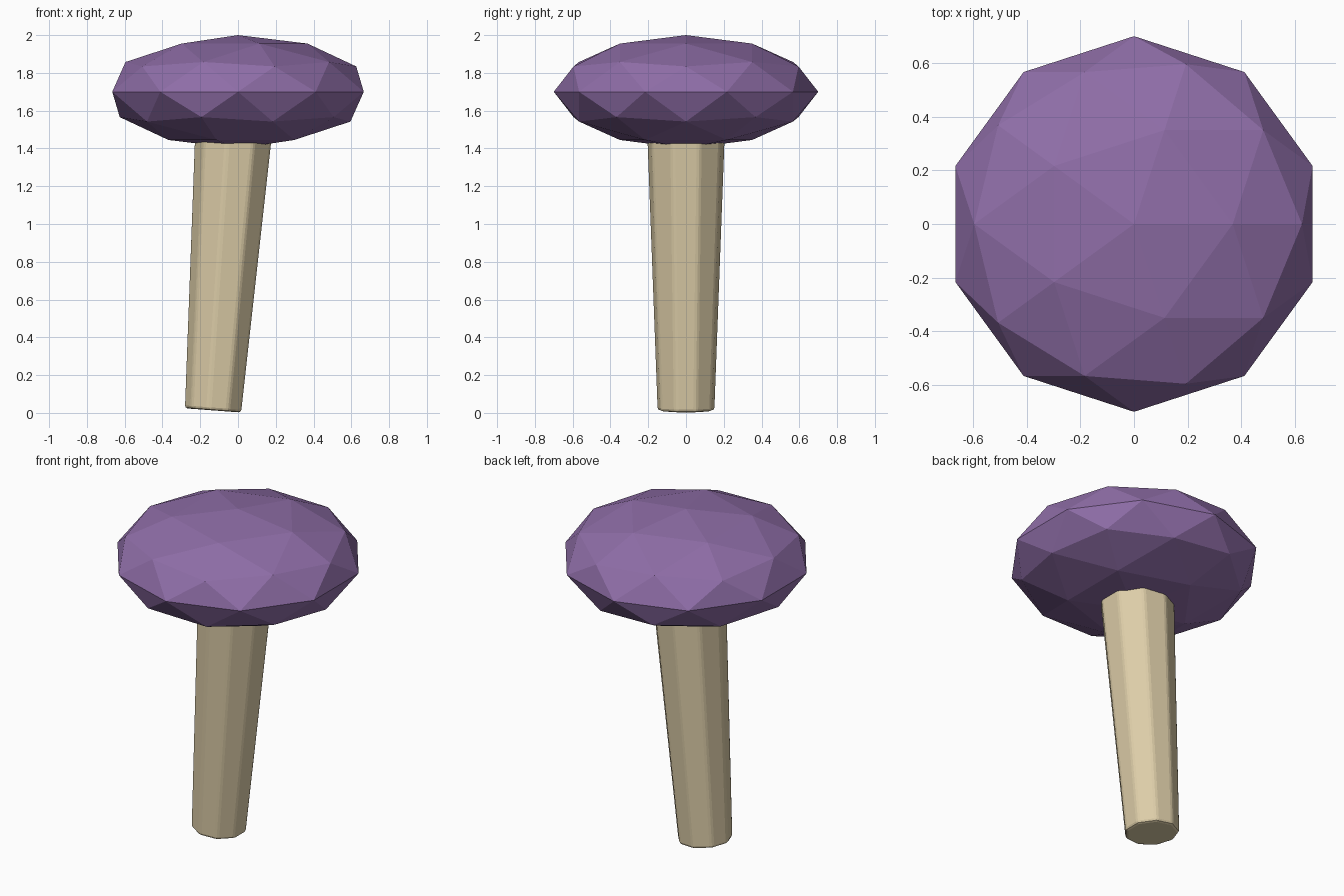
import bpy, bmesh, math
from mathutils import Matrix

if "Cube" in bpy.data.objects:
    bpy.data.objects.remove(bpy.data.objects["Cube"])


def material(name, rgb):
    m = bpy.data.materials.new(name)
    m.diffuse_color = (*rgb, 1)
    m.use_nodes = True
    m.node_tree.nodes["Principled BSDF"].inputs["Base Color"].default_value = m.diffuse_color
    return m


def make_object(name, bm, mat):
    mesh = bpy.data.meshes.new(name)
    bm.to_mesh(mesh)
    bm.free()
    mesh.materials.append(mat)
    ob = bpy.data.objects.new(name, mesh)
    bpy.context.collection.objects.link(ob)
    return ob


purple = material("purple_cap", (0.275, 0.155, 0.39))
cream = material("cream_stem", (0.72, 0.61, 0.39))

# Faceted cap: flattened icosphere
bm = bmesh.new()
bmesh.ops.create_icosphere(bm, subdivisions=2, radius=1.0)
bmesh.ops.transform(bm, verts=bm.verts,
                    matrix=Matrix.Translation((0, 0, 1.7)) @ Matrix.Diagonal((0.7, 0.7, 0.3, 1)))
make_object("mushroom_cap", bm, purple)

# Nine-sided tapered stem, leaning towards +x
SIDES, LENGTH = 9, 1.5
bm = bmesh.new()
rings = []
for radius, z in ((0.155, 0), (0.212, LENGTH)):
    rings.append([bm.verts.new((-radius * math.cos(2 * math.pi * i / SIDES),
                                -radius * math.sin(2 * math.pi * i / SIDES), z))
                  for i in range(SIDES)])
low, high = rings
for i in range(SIDES):
    j = (i + 1) % SIDES
    bm.faces.new((low[i], low[j], high[j], high[i]))
bm.faces.new(low[::-1])
bm.faces.new(high)
# Softened edges
bmesh.ops.bevel(bm, geom=bm.edges[:], offset=0.015, segments=2, profile=0.5, affect='EDGES')
bmesh.ops.recalc_face_normals(bm, faces=bm.faces)
bmesh.ops.transform(bm, verts=bm.verts,
                    matrix=Matrix.Translation((-0.129, 0, 0.013))
                    @ Matrix.Rotation(math.radians(4.3), 4, 'Y'))
make_object("mushroom_stem", bm, cream)
